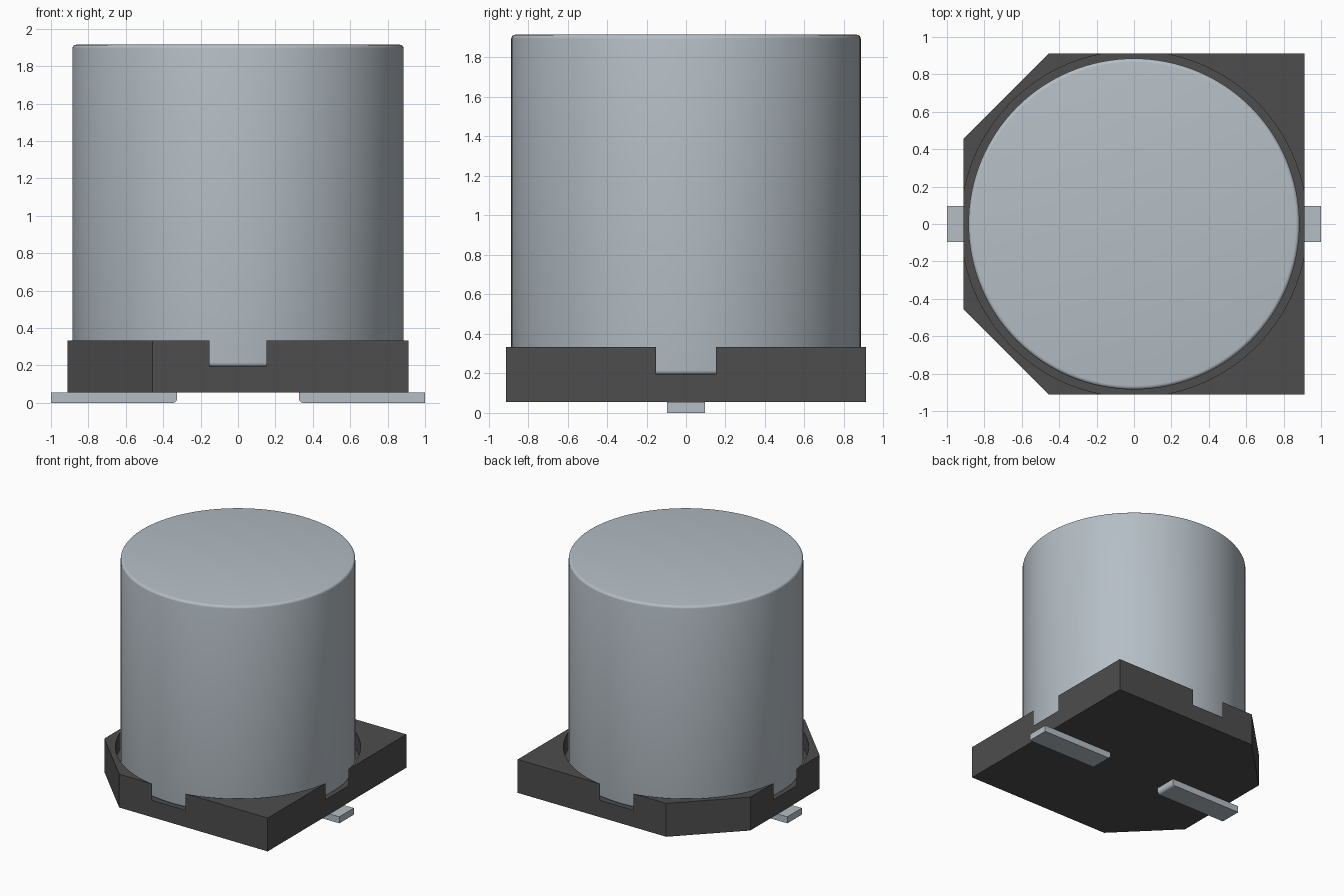
import bpy, bmesh, math

cube = bpy.data.objects.get("Cube")
if cube:
    bpy.data.objects.remove(cube, do_unlink=True)


def make_material(name, rgb):
    mat = bpy.data.materials.new(name)
    mat.use_nodes = True
    mat.diffuse_color = (*rgb, 1)
    mat.node_tree.nodes["Principled BSDF"].inputs["Base Color"].default_value = (*rgb, 1)
    return mat


METAL = make_material("aluminium grey", (0.46, 0.515, 0.56))
PLASTIC = make_material("dark plastic", (0.075, 0.075, 0.075))


def finish(bm, name, mat):
    bmesh.ops.recalc_face_normals(bm, faces=bm.faces)
    mesh = bpy.data.meshes.new(name)
    bm.to_mesh(mesh)
    bm.free()
    obj = bpy.data.objects.new(name, mesh)
    bpy.context.collection.objects.link(obj)
    mesh.materials.append(mat)
    return obj


def select(obj):
    bpy.ops.object.select_all(action='DESELECT')
    obj.select_set(True)
    bpy.context.view_layer.objects.active = obj


def prism(name, outline, depth, mat):
    """Extrude a closed outline of 3D points along a vector."""
    bm = bmesh.new()
    face = bm.faces.new([bm.verts.new(p) for p in outline])
    new = bmesh.ops.extrude_face_region(bm, geom=[face])["geom"]
    bmesh.ops.translate(bm, vec=depth,
                        verts=[v for v in new if isinstance(v, bmesh.types.BMVert)])
    return finish(bm, name, mat)


def arc(cx, cz, r, start, end, steps=4):
    angles = [math.radians(start + (end - start) * i / steps) for i in range(steps + 1)]
    return [(cx + r * math.cos(a), cz + r * math.sin(a)) for a in angles]


# Square base plate, with the two corners on the -x side cut off
H, C = 0.912, 0.456
BOTTOM, TOP, FLOOR = 0.055, 0.333, 0.195
outline = [(H, -H), (H, H), (-C, H), (-H, C), (-H, -C), (-C, -H)]
base = prism("base_plate", [(x, y, BOTTOM) for x, y in outline],
             (0, 0, TOP - BOTTOM), PLASTIC)

# Round recess, slightly wider than the plate so it opens a notch in each side
bm = bmesh.new()
bmesh.ops.create_cone(bm, cap_ends=True, segments=128, radius1=0.925, radius2=0.925, depth=1)
bmesh.ops.translate(bm, vec=(0, 0, FLOOR + 0.5), verts=bm.verts)
cutter = finish(bm, "recess_cutter", PLASTIC)
cutter.hide_render = True
cut = base.modifiers.new("recess", 'BOOLEAN')
cut.operation, cut.solver, cut.object = 'DIFFERENCE', 'EXACT', cutter
select(base)
bpy.ops.object.modifier_apply(modifier=cut.name)
bpy.data.objects.remove(cutter, do_unlink=True)
bpy.ops.object.shade_smooth_by_angle(angle=math.radians(30))

# Cylindrical can with rounded rims, turned from a profile
R, CAN_TOP, F = 0.885, 1.915, 0.02
profile = ([(0, FLOOR)] + arc(R - F, FLOOR + F, F, -90, 0)
           + arc(R - F, CAN_TOP - F, F, 0, 90) + [(0, CAN_TOP)])
bm = bmesh.new()
verts = [bm.verts.new((r, 0, z)) for r, z in profile]
edges = [bm.edges.new(pair) for pair in zip(verts, verts[1:])]
bmesh.ops.spin(bm, geom=verts + edges, cent=(0, 0, 0), axis=(0, 0, 1),
               angle=2 * math.pi, steps=128)
bmesh.ops.remove_doubles(bm, verts=bm.verts, dist=1e-4)
can = finish(bm, "can", METAL)
select(can)
bpy.ops.object.shade_smooth_by_angle(angle=math.radians(30))

# Flat terminals, bent up at the inner end
W, INNER, BEND = 0.095, 0.325, 0.025
side = [(1, 0), (1, BOTTOM), (INNER, BOTTOM)] + arc(INNER + BEND, BEND, BEND, 180, 270)
for name, s in (("left_terminal", 1), ("right_terminal", -1)):
    pin = prism(name, [(s * x, -W, z) for x, z in side], (0, 2 * W, 0), METAL)
    select(pin)
    bpy.ops.object.shade_smooth_by_angle(angle=math.radians(30))
